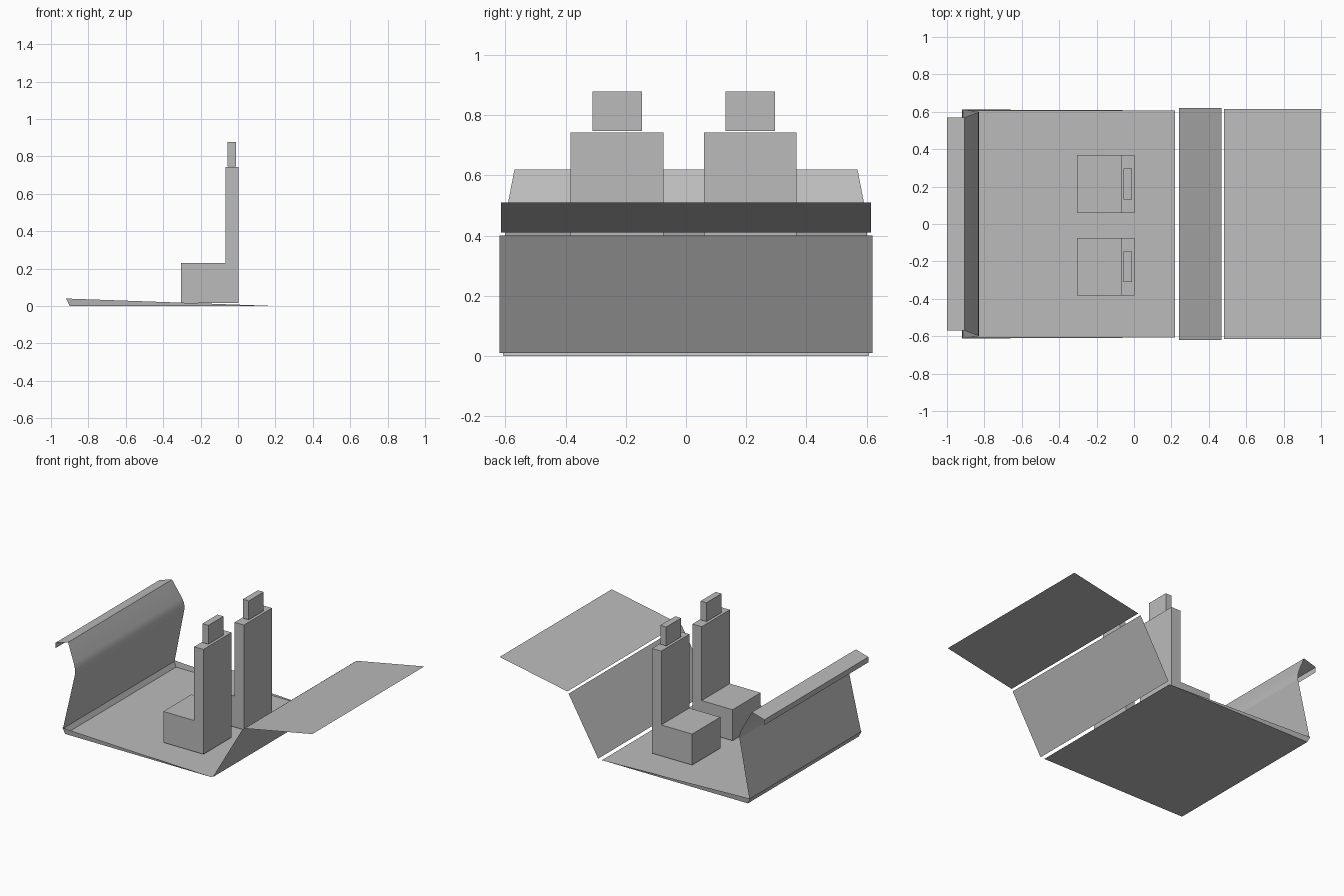
import bpy, bmesh

cube = bpy.data.objects.get("Cube")
if cube:
    bpy.data.objects.remove(cube, do_unlink=True)

grey = bpy.data.materials.new("plain_grey")
grey.use_nodes = True
colour = (0.5, 0.5, 0.5, 1)
grey.diffuse_color = colour
grey.node_tree.nodes["Principled BSDF"].inputs["Base Color"].default_value = colour


def finish(name, bm):
    mesh = bpy.data.meshes.new(name)
    bm.to_mesh(mesh)
    bm.free()
    mesh.materials.append(grey)
    obj = bpy.data.objects.new(name, mesh)
    bpy.context.collection.objects.link(obj)
    return obj


def sheet(name, rows, smooth=False):
    """Thin folded panel: each row is (x, z, half width along y)."""
    bm = bmesh.new()
    pairs = [[bm.verts.new((x, s * w, z)) for s in (-1, 1)] for x, z, w in rows]
    for a, b in zip(pairs, pairs[1:]):
        face = bm.faces.new((a[0], b[0], b[1], a[1]))
        face.smooth = smooth
    return finish(name, bm)


def prism(name, outline, y0, y1):
    """Solid made by extruding an x-z outline along y."""
    bm = bmesh.new()
    face = bm.faces.new([bm.verts.new((x, y0, z)) for x, z in outline])
    out = bmesh.ops.extrude_face_region(bm, geom=[face])
    moved = [v for v in out["geom"] if isinstance(v, bmesh.types.BMVert)]
    bmesh.ops.translate(bm, verts=moved, vec=(0, y1 - y0, 0))
    bmesh.ops.recalc_face_normals(bm, faces=bm.faces)
    return finish(name, bm)


def box_outline(x0, x1, z0, z1):
    return [(x0, z0), (x1, z0), (x1, z1), (x0, z1)]


# Shallow floor tray with a raised outer lip and tapering side edges
sheet("floor", [(0.22, 0, 0.607), (-0.9, 0, 0.607), (-0.92, 0.04, 0.612)])
for side, label in ((-1, "front"), (1, "back")):
    bm = bmesh.new()
    bm.faces.new([bm.verts.new(p) for p in (
        (0.2, side * 0.607, 0), (-0.9, side * 0.607, 0), (-0.92, side * 0.612, 0.04))])
    finish(label + "_floor_edge", bm)

# Open side: leaning wall and outward flap
sheet("left_wall", [(0.24, 0.01, 0.62), (0.467, 0.4, 0.62)])
sheet("left_flap", [(0.48, 0.41, 0.614), (1, 0.51, 0.614)])

# Closed side: inward wall, curved upper panel, top shelf and drop lip
sheet("right_wall", [(-0.915, 0.035, 0.612), (-0.83, 0.43, 0.6)])
sheet("right_upper_panel", [(-0.83, 0.43, 0.6), (-0.832, 0.465, 0.598),
                            (-0.845, 0.5, 0.593), (-0.905, 0.62, 0.57)], smooth=True)
sheet("right_top_shelf", [(-0.905, 0.62, 0.57), (-1, 0.592, 0.57), (-1, 0.555, 0.57)])

# Two seats, each an L-shaped body with a headrest
seat = [(-0.305, 0.015), (0.003, 0.015), (0.003, 0.742),
        (-0.068, 0.742), (-0.068, 0.23), (-0.305, 0.23)]
for label, y in (("front", -0.229), ("back", 0.214)):
    prism(label + "_seat", seat, y - 0.154, y + 0.154)
    prism(label + "_headrest", box_outline(-0.055, -0.01, 0.747, 0.878), y - 0.082, y + 0.082)
